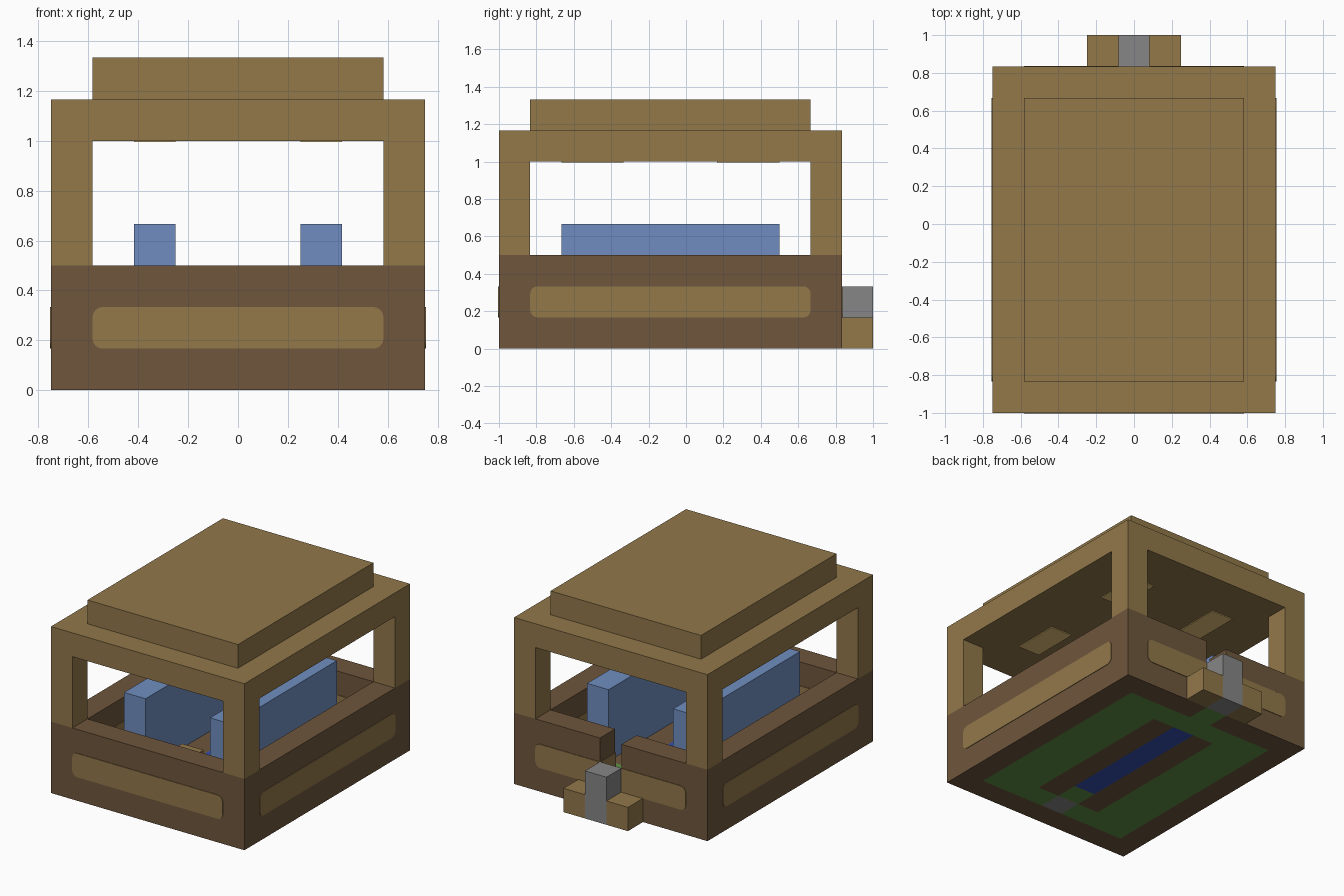
import bpy, bmesh

cube = bpy.data.objects.get("Cube")
if cube:
    bpy.data.objects.remove(cube, do_unlink=True)

U = 1 / 6          # one block
EPS = 0.004        # how far the painted panels stand proud


def material(name, r, g, b):
    lin = [(c / 255 / 12.92) if c < 11 else ((c / 255 + 0.055) / 1.055) ** 2.4 for c in (r, g, b)]
    m = bpy.data.materials.new(name)
    m.use_nodes = True
    m.diffuse_color = (*lin, 1)
    m.node_tree.nodes["Principled BSDF"].inputs["Base Color"].default_value = (*lin, 1)
    return m


tan = material("tan wood", 146, 120, 74)
brown = material("brown wood", 110, 86, 60)
blue = material("pale blue", 112, 141, 192)
grey = material("stone grey", 134, 134, 134)
green = material("grass green", 96, 144, 67)
deep = material("deep blue", 52, 80, 178)
lamp = material("lamp yellow", 250, 212, 130)


def block(name, mat, x, y, z, grow=(0, 0, 0), round_axis=None, keep=None):
    """Box from block ranges; optionally rounds the edges running along one axis."""
    spans = (x, y, z)
    offset = (-0.75, -1, 0)
    bm = bmesh.new()
    bmesh.ops.create_cube(bm, size=1)
    for v in bm.verts:
        for i in range(3):
            end = 1 if v.co[i] > 0 else 0
            v.co[i] = spans[i][end] * U + offset[i] + (grow[i] if end else -grow[i])
    if round_axis is not None:
        edges = []
        for e in bm.edges:
            d = e.verts[0].co - e.verts[1].co
            mid = (e.verts[0].co + e.verts[1].co) / 2
            if abs(d[round_axis]) > 0.01 and (keep is None or keep(mid)):
                edges.append(e)
        bmesh.ops.bevel(bm, geom=edges, offset=0.04, segments=4, profile=0.5, affect='EDGES')
    me = bpy.data.meshes.new(name)
    bm.to_mesh(me)
    bm.free()
    me.materials.append(mat)
    ob = bpy.data.objects.new(name, me)
    bpy.context.collection.objects.link(ob)
    return ob


# Low walls, with a doorway in the back
block("front_wall", brown, (0, 9), (0, 1), (0, 3))
block("front_panel", tan, (1, 8), (0, 1), (1, 2), (0, EPS, 0), 1)
for side, x, px in (("right", (0, 1), (1, 4)), ("left", (8, 9), (5, 8))):
    sign = -1 if side == "right" else 1
    block(side + "_wall", brown, x, (1, 10), (0, 3))
    block(side + "_panel", tan, x, (1, 10), (1, 2), (EPS, 0, 0), 0)
    bx = (0, 4) if side == "right" else (5, 9)
    block(side + "_back_wall", brown, bx, (10, 11), (0, 3))
    jamb = block(side + "_back_panel", tan, px, (10, 11), (1, 2), (0, EPS, 0), 1,
                 lambda p: p.x * sign > 0.3)
    for v in jamb.data.vertices:      # show the panel on the door jamb
        if abs(v.co.x) < 0.1:
            v.co.x -= sign * EPS

    # Corner posts, bench, floor border and ceiling lamps on each side
    for end, y in (("front", (0, 1)), ("back", (10, 11))):
        block(f"{side}_{end}_post", tan, x, y, (3, 6))
    seat = (2, 3) if side == "right" else (6, 7)
    block(side + "_bench", blue, seat, (2, 9), (1, 4))
    block(side + "_grass", green, (1, 3) if side == "right" else (6, 8), (1, 10), (0, 1))
    strip = (3, 4) if side == "right" else (5, 6)
    block(side + "_floor_strip", brown, strip, (2, 9), (0, 1))
    block(side + "_front_grass", green, strip, (1, 2), (0, 1))
    block(side + "_back_grass", green, strip, (9, 10), (0, 1))
    for end, y in (("front", (2, 4)), ("back", (7, 9))):
        block(f"{side}_{end}_lamp", lamp, seat, y, (5.97, 6))
    block(side + "_step", tan, strip, (11, 12), (0, 1))

# Middle row of the floor
block("front_stone", grey, (4, 5), (1, 2), (0, 1))
block("middle_grass", green, (4, 5), (2, 3), (0, 1))
block("small_table", tan, (4, 5), (2, 3), (1, 2))
block("water_channel", deep, (4, 5), (3, 9), (0, 1))
block("doorway_grass", green, (4, 5), (9, 11), (0, 1))
block("door_stone", grey, (4, 5), (11, 12), (0, 2))

# Stepped roof
block("roof", tan, (0, 9), (0, 11), (6, 7))
block("roof_cap", tan, (1, 8), (1, 10), (7, 8))
